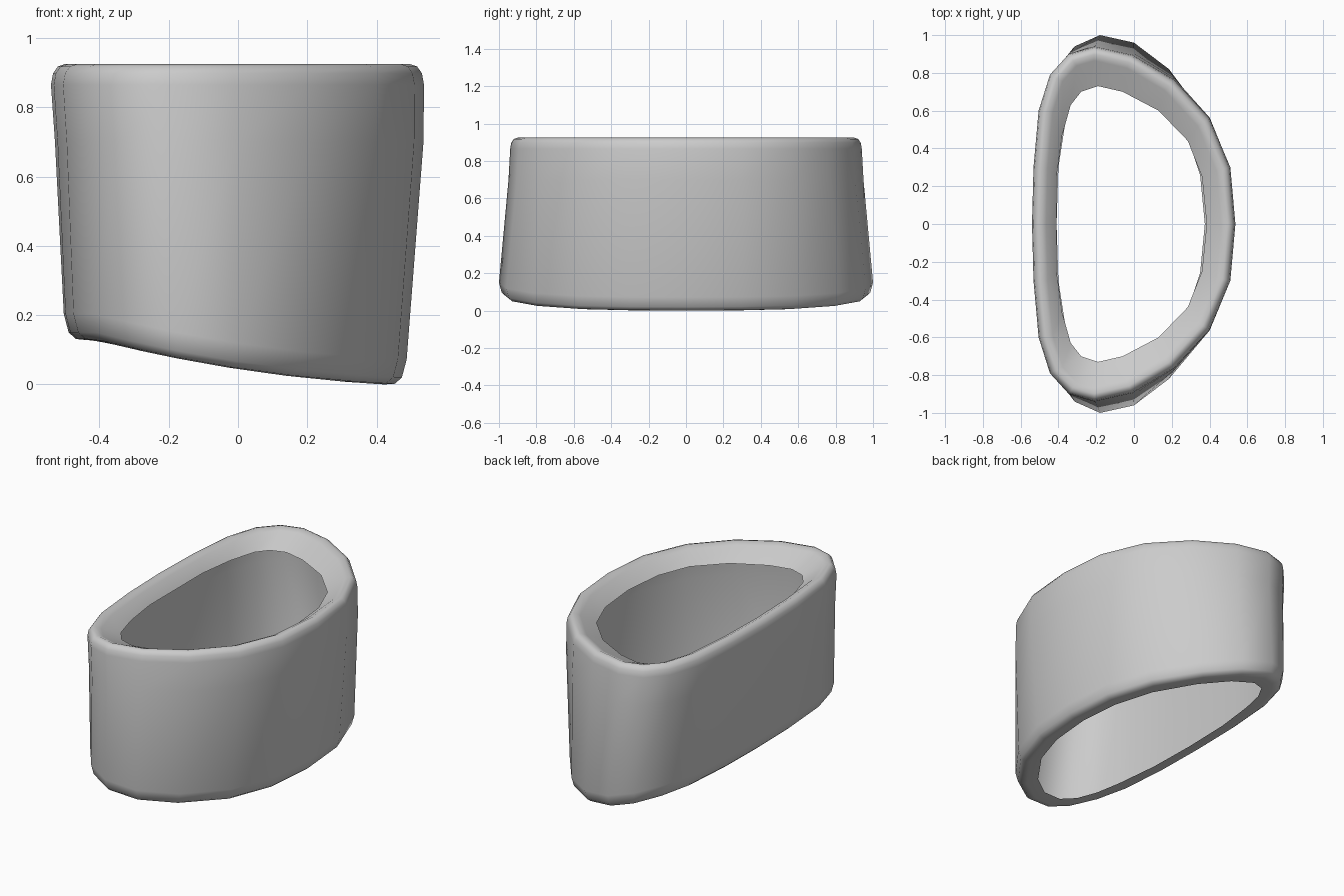
import bpy, bmesh, math
from mathutils import Vector

if "Cube" in bpy.data.objects:
    bpy.data.objects.remove(bpy.data.objects["Cube"])

# Half outlines (y >= 0) of the D-shaped section, left to right
TOP_OUT = [(-.54, 0), (-.532, .3), (-.505, .6), (-.445, .79), (-.345, .90), (-.21, .94),
           (-.01, .895), (.21, .765), (.40, .56), (.51, .3), (.537, 0)]
BOT_OUT = [(-.503, 0), (-.498, .3), (-.475, .6), (-.42, .80), (-.315, .94), (-.18, 1.0),
           (0, .96), (.185, .82), (.365, .58), (.462, .3), (.487, 0)]
TOP_IN = [(-.41, 0), (-.41, .25), (-.38, .47), (-.335, .63), (-.28, .70), (-.19, .73),
          (-.06, .70), (.13, .60), (.285, .44), (.36, .25), (.385, 0)]
BOT_IN = [(-.41, 0), (-.40, .3), (-.36, .56), (-.32, .71), (-.26, .81), (-.17, .855),
          (-.03, .82), (.12, .70), (.275, .485), (.35, .26), (.375, 0)]


def mirrored(half):
    pts = [Vector(p) for p in half]
    return pts + [Vector((p.x, -p.y)) for p in reversed(pts[1:-1])]


def inset(pts, d):
    out = []
    for i, p in enumerate(pts):
        t = (pts[(i + 1) % len(pts)] - pts[i - 1]).normalized()
        out.append(p + Vector((t.y, -t.x)) * d)
    return out


def bottom_z(x):
    return min(.128, .044 - .155 * x + .12 * x * x)


def slanted(pts, lift):
    return [(p.x, p.y, bottom_z(p.x) + lift) for p in pts]


def level(pts, z):
    return [(p.x, p.y, z) for p in pts]


to, bo, ti, bi = map(mirrored, (TOP_OUT, BOT_OUT, TOP_IN, BOT_IN))
mid = [a.lerp(b, .15) + Vector((.006, 0)) for a, b in zip(to, bo)]

# Thin shell: curled-in slanted base lip, outer wall, curled-in top lip
rings = [
    slanted(bi, .003), slanted(inset(bo, .065), 0),
    slanted(inset(bo, .035), .003), slanted(inset(bo, .014), .022),
    slanted(bo, .075), level(mid, .70), level(to, .865),
    level(inset(to, .006), .898), level(inset(to, .02), .918),
    level(inset(to, .042), .925), level(inset(to, .075), .910), level(ti, .85),
]

bm = bmesh.new()
loops = [[bm.verts.new(c) for c in ring] for ring in rings]
n = len(to)
for a, b in zip(loops, loops[1:]):
    for i in range(n):
        j = (i + 1) % n
        bm.faces.new((a[j], a[i], b[i], b[j]))
bmesh.ops.recalc_face_normals(bm, faces=bm.faces)
mesh = bpy.data.meshes.new("sleeve")
bm.to_mesh(mesh)
bm.free()
sleeve = bpy.data.objects.new("sleeve", mesh)
bpy.context.collection.objects.link(sleeve)

# Smooth shading all over
bpy.context.view_layer.objects.active = sleeve
sleeve.select_set(True)
bpy.ops.object.shade_smooth_by_angle(angle=math.radians(60))
